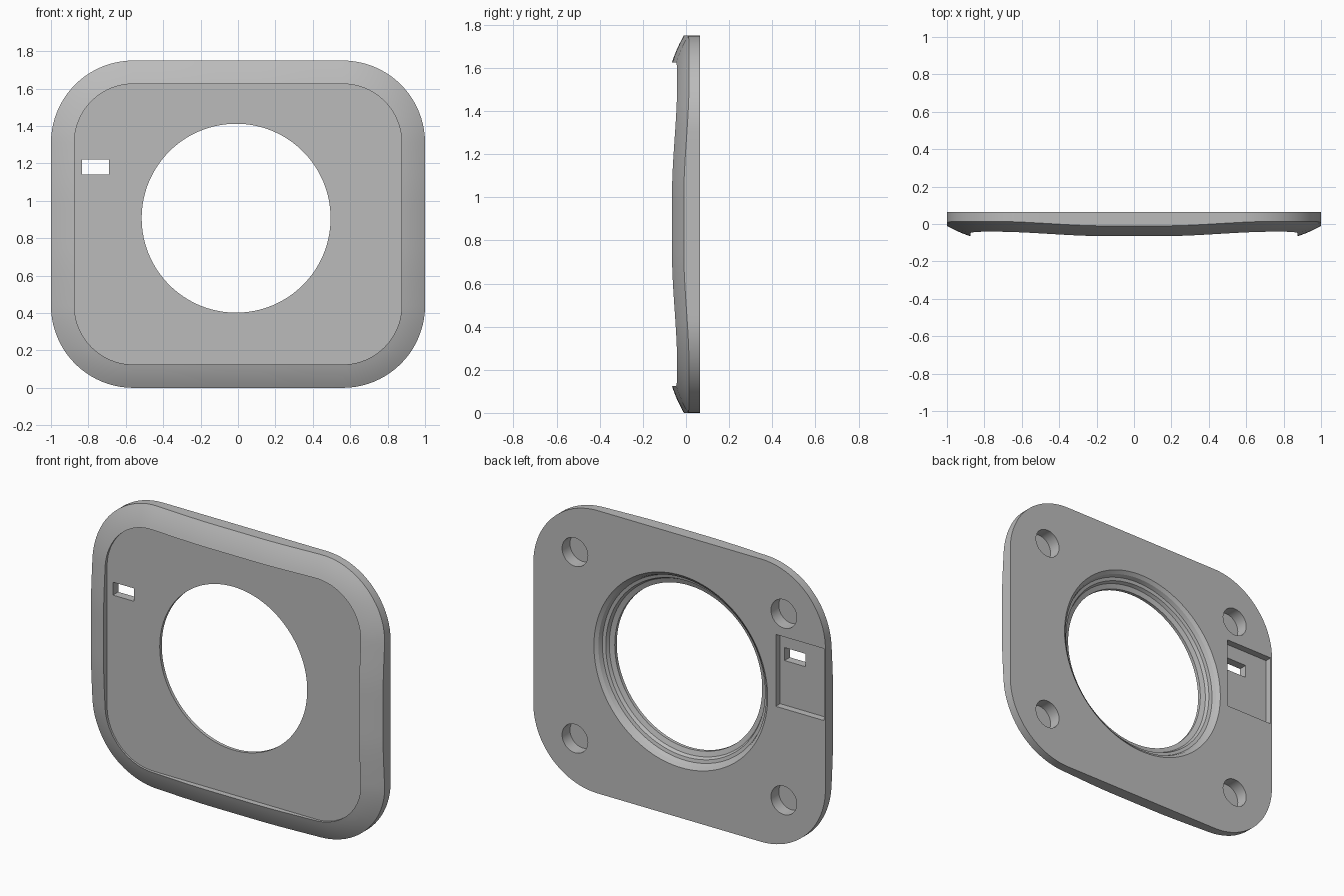
import bpy, bmesh, math
from mathutils import Matrix

cube = bpy.data.objects.get("Cube")
if cube:
    bpy.data.objects.remove(cube, do_unlink=True)

HALF_W, HALF_H, RADIUS = 1.0, 0.875, 0.44
BACK, FLOOR, BEVEL = 0.065, -0.03, 0.125

grey = bpy.data.materials.new("plain grey")
grey.use_nodes = True
colour = (0.5, 0.5, 0.5, 1)
grey.diffuse_color = colour
grey.node_tree.nodes["Principled BSDF"].inputs["Base Color"].default_value = colour


def make_object(name, bm):
    bmesh.ops.recalc_face_normals(bm, faces=bm.faces)
    mesh = bpy.data.meshes.new(name)
    bm.to_mesh(mesh)
    bm.free()
    mesh.materials.append(grey)
    obj = bpy.data.objects.new(name, mesh)
    bpy.context.collection.objects.link(obj)
    return obj


def skin(bm, loops, cap=True):
    """Bridge equal-length closed vertex loops and cap both ends."""
    rings = [[bm.verts.new(p) for p in loop] for loop in loops]
    n = len(rings[0])
    for a, b in zip(rings, rings[1:]):
        for i in range(n):
            j = (i + 1) % n
            bm.faces.new((a[i], a[j], b[j], b[i]))
    if cap:
        bm.faces.new(rings[0])
        bm.faces.new(rings[-1])


def rounded_outline(inset, corner_steps=20, side_steps=20):
    """Rounded rectangle in x and z around the plate centre."""
    r = RADIUS - inset
    cx, cz = HALF_W - RADIUS, HALF_H - RADIUS
    pts = []
    for k, (sx, sz) in enumerate([(1, 1), (-1, 1), (-1, -1), (1, -1)]):
        for i in range(corner_steps + 1):
            a = math.radians(90) * (k + i / corner_steps)
            pts.append((sx * cx + r * math.cos(a), sz * cz + r * math.sin(a)))
        # straight run to the next corner
        x0, z0 = pts[-1]
        nx, nz = [(-1, 1), (-1, -1), (1, -1), (1, 1)][k]
        a = math.radians(90) * (k + 1)
        x1, z1 = nx * cx + r * math.cos(a), nz * cz + r * math.sin(a)
        for i in range(1, side_steps):
            t = i / side_steps
            pts.append((x0 + (x1 - x0) * t, z0 + (z1 - z0) * t))
    return pts


def wave(x, z):
    """Edge sweeps back towards the four corners."""
    m = min(abs(x) / HALF_W, abs(z) / HALF_H)
    t = min(max((m - 0.15) / 0.6, 0), 1)
    return 0.024 * t * t * (3 - 2 * t)


def loop(inset, y, wavy):
    return [(x, y + (wave(x, z) if wavy else 0), z + HALF_H)
            for x, z in rounded_outline(inset)]


# Plate body: back, side wall, curved bevel, raised lip, recessed front
bm = bmesh.new()
loops = [loop(0, BACK, False)]
for i in range(7):
    t = i / 6
    loops.append(loop(BEVEL * t, -0.01 - 0.055 * (t + 0.3 * t * (1 - t)), True))
loops.append(loop(BEVEL, FLOOR, False))
skin(bm, loops)
plate = make_object("face_plate", bm)


def round_cutter(name, x, z, profile, segments):
    bm = bmesh.new()
    skin(bm, [[(x + r * math.cos(math.tau * i / segments), y,
                z + r * math.sin(math.tau * i / segments))
               for i in range(segments)] for r, y in profile])
    return make_object(name, bm)


def box_cutter(name, low, high):
    bm = bmesh.new()
    size = [h - l for l, h in zip(low, high)]
    mid = [(l + h) / 2 for l, h in zip(low, high)]
    bmesh.ops.create_cube(bm, size=1, matrix=Matrix.Translation(mid) @ Matrix.Diagonal((*size, 1)))
    return make_object(name, bm)


# Central opening, stepped and flared towards the back
cutters = [round_cutter("opening_cutter", -0.01, 0.907, [
    (0.505, -0.2), (0.505, -0.01), (0.535, 0.0), (0.545, 0.02),
    (0.565, 0.025), (0.575, 0.05), (0.595, BACK), (0.595, 0.2)], 128)]

# Blind mounting holes in the back
for sx in (-1, 1):
    for sz in (-1, 1):
        cutters.append(round_cutter("mount_hole_cutter", sx * 0.715, HALF_H + sz * 0.577,
                                    [(0.088, -0.012), (0.088, 0.2)], 48))

# Rear pocket and the small window through it
cutters.append(box_cutter("pocket_cutter", (-0.99, 0.022, 0.865), (-0.66, 0.2, 1.31)))
cutters.append(box_cutter("window_cutter", (-0.835, -0.2, 1.14), (-0.69, 0.2, 1.22)))

bpy.context.view_layer.objects.active = plate
for c in cutters:
    c.hide_render = True
    mod = plate.modifiers.new("cut", 'BOOLEAN')
    mod.operation = 'DIFFERENCE'
    mod.solver = 'EXACT'
    mod.object = c
    bpy.ops.object.modifier_apply(modifier=mod.name)
    bpy.data.objects.remove(c, do_unlink=True)

for o in bpy.context.selected_objects:
    o.select_set(False)
plate.select_set(True)
bpy.ops.object.shade_smooth_by_angle(angle=math.radians(25))
